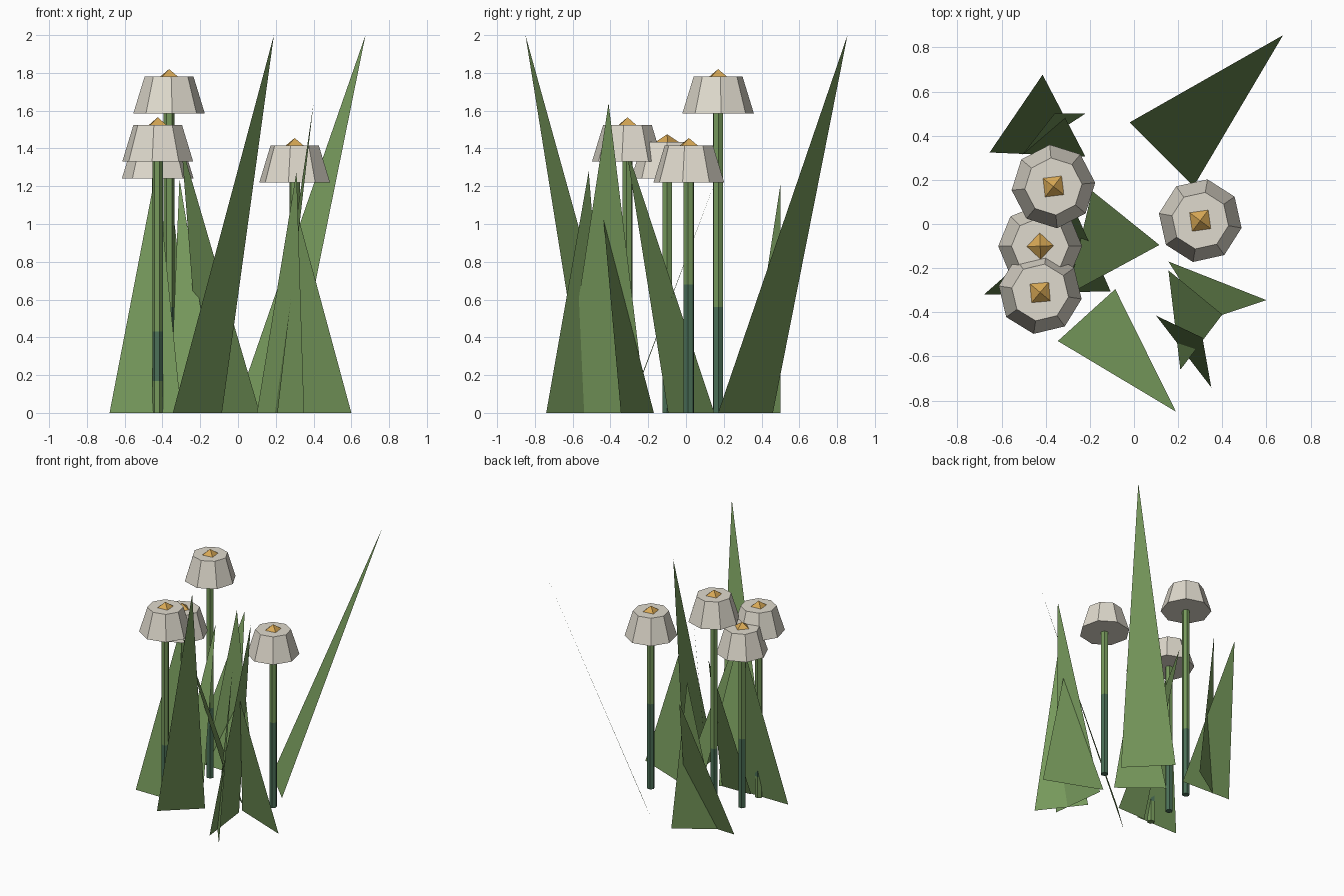
import bpy, bmesh, math
from mathutils import Vector

cube = bpy.data.objects.get("Cube")
if cube:
    bpy.data.objects.remove(cube, do_unlink=True)


def material(name, r, g, b):
    m = bpy.data.materials.new(name)
    m.use_nodes = True
    m.diffuse_color = (r, g, b, 1)
    m.node_tree.nodes["Principled BSDF"].inputs["Base Color"].default_value = (r, g, b, 1)
    return m


leaf_green = material("leaf_green", 0.18, 0.315, 0.105)
stem_teal = material("stem_teal", 0.07, 0.16, 0.095)
petal_white = material("petal_white", 0.74, 0.70, 0.61)
centre_yellow = material("centre_yellow", 0.68, 0.39, 0.09)


def finish(name, bm, *mats):
    mesh = bpy.data.meshes.new(name)
    bm.to_mesh(mesh)
    bm.free()
    for m in mats:
        mesh.materials.append(m)
    obj = bpy.data.objects.new(name, mesh)
    bpy.context.collection.objects.link(obj)
    return obj


def lathe(name, centre, profile, sides, turn, *mats):
    """Stack of polygon rings from (radius, z) pairs; radius 0 makes a tip."""
    bm = bmesh.new()
    rings = []
    for r, z in profile:
        angles = [math.radians(turn) + math.tau * i / sides for i in range(sides)]
        if r == 0:
            rings.append([bm.verts.new((centre[0], centre[1], z))] * sides)
        else:
            rings.append([bm.verts.new((centre[0] + r * math.cos(a),
                                        centre[1] + r * math.sin(a), z)) for a in angles])
    for low, high in zip(rings, rings[1:]):
        for i in range(sides):
            j = (i + 1) % sides
            corners = [low[i], low[j], high[j], high[i]]
            bm.faces.new(list(dict.fromkeys(corners)))
    bm.faces.new(rings[0][::-1])
    if profile[-1][0]:
        bm.faces.new(rings[-1])
    return finish(name, bm, *mats)


def blade(name, left, right, tip):
    """One flat pointed leaf standing on the ground."""
    bm = bmesh.new()
    bm.faces.new([bm.verts.new(Vector(p)) for p in ((*left, 0), (*right, 0), tip)])
    finish(name, bm, leaf_green)


def flower(name, x, y, rim, cap_turn, tip_turn, teal_low, teal_high):
    top = rim + 0.195
    # Stem with a darker lower section
    heights = sorted({0, teal_low, teal_high, rim + 0.02})
    stem = lathe(name + "_stem", (x, y), [(0.029, z) for z in heights], 6, cap_turn,
                 leaf_green, stem_teal)
    for p in stem.data.polygons:
        p.material_index = int(teal_low <= p.center.z < teal_high)
    # Bell of petals and pointed centre
    lathe(name + "_petals", (x, y), [(0.19, rim), (0.13, top)], 8, cap_turn, petal_white)
    lathe(name + "_centre", (x, y), [(0.06, top), (0, top + 0.04)], 4, tip_turn, centre_yellow)


flower("tall_flower", -0.365, 0.17, 1.585, 5, 52, 0, 0.56)
flower("middle_flower", -0.425, -0.10, 1.24, 0, 2, 0, 0.55)
flower("front_flower", -0.425, -0.31, 1.33, -9, 50, 0.17, 0.43)
flower("left_flower", 0.30, 0.015, 1.22, -10, 53, 0, 0.68)

# Two tall outer leaves
blade("tall_back_leaf", (-0.02, 0.46), (0.27, 0.17), (0.675, 0.855, 2.0))
blade("tall_front_leaf", (-0.345, -0.53), (-0.085, -0.295), (0.19, -0.85, 2.0))

# Front left cluster
blade("cluster_leaf_wide", (0.156, -0.17), (0.60, -0.345), (0.324, -0.436, 1.02))
blade("cluster_leaf_tall", (0.156, -0.21), (0.21, -0.66), (0.40, -0.41, 1.64))
blade("cluster_leaf_front", (0.10, -0.415), (0.35, -0.74), (0.31, -0.515, 1.28))

# Back right pair
blade("back_leaf_wide", (-0.654, 0.324), (-0.22, 0.305), (-0.414, 0.676, 1.12))
blade("back_leaf_narrow", (-0.505, 0.315), (-0.22, 0.50), (-0.36, 0.50, 1.21))

# Leaves among the flowers
blade("inner_leaf_slanted", (0.115, -0.095), (-0.19, 0.15), (-0.30, -0.32, 1.42))
blade("inner_leaf_back", (-0.36, -0.31), (-0.106, -0.305), (-0.31, 0.16, 1.24))
blade("inner_leaf_front", (-0.68, -0.32), (-0.30, -0.32), (-0.43, -0.10, 1.30))
